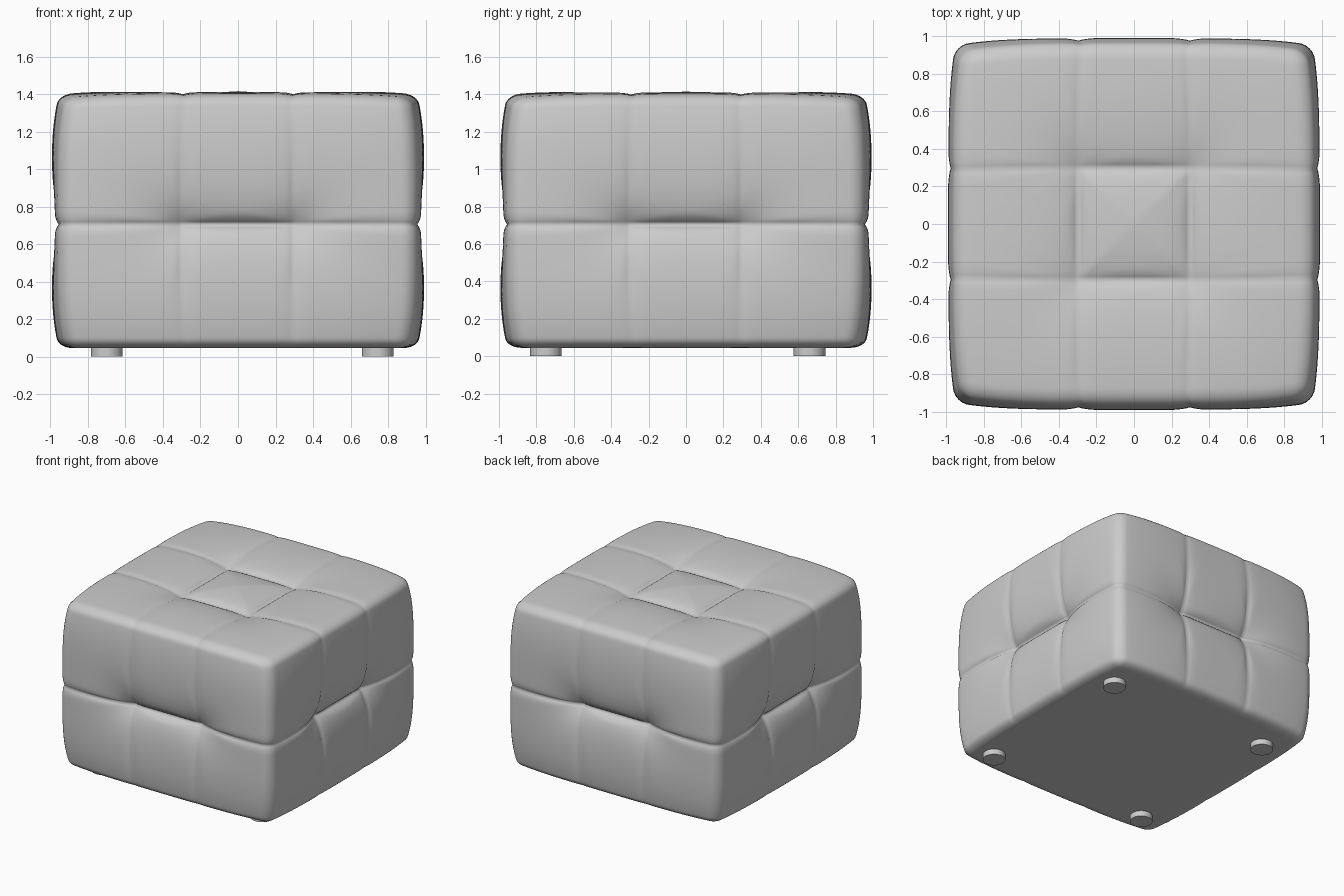
import bpy, bmesh
from math import hypot, exp
from mathutils import Vector

if "Cube" in bpy.data.objects:
    bpy.data.objects.remove(bpy.data.objects["Cube"])

N = 96            # grid steps per face, so seams fall on vertices
T = 0.3125        # tuft position
R = 0.075         # corner rounding


def clamp(a, lo, hi):
    return max(lo, min(hi, a))


def seam(d, w, depth):
    return depth * exp(-d / w)


def pull(d, t):
    """Deep pull of a button segment; t in -1..1 between its two buttons."""
    return (0.095 - 0.025 * (1 - t * t)) * exp(-d / 0.19)


def segment(u, v):
    c = clamp(u, -T, T)
    return pull(hypot(u - c, v), c / T)


def side_dent(u, v):
    dents = segment(u, v)
    near = exp(-abs(v) / 0.35)
    du = abs(abs(u) - T)
    dents = max(dents, 0.075 * exp(-abs(v) / 0.28) * exp(-du / 0.11))
    far = max(0, abs(u) - T)
    dents = max(dents, 0.09 * exp(-far / 0.25) * exp(-abs(v) / 0.12))
    return dents + max(seam(abs(v), 0.035, 0.014), seam(du, 0.03, 0.006 + 0.008 * near))


def top_dent(u, v):
    du, dv = abs(abs(u) - T), abs(abs(v) - T)
    dents = max(segment(u, v - T), segment(u, v + T), segment(v, u - T), segment(v, u + T))
    fu, fv = max(0, abs(u) - T), max(0, abs(v) - T)
    dents = max(dents, 0.085 * exp(-fu / 0.25) * exp(-dv / 0.11),
                0.085 * exp(-fv / 0.25) * exp(-du / 0.11))
    return dents + max(seam(du, 0.03, 0.01), seam(dv, 0.03, 0.01))


def shape(p):
    x, y, z = p
    q = Vector([clamp(c, R - 1, 1 - R) for c in p])
    n = (p - q).normalized()
    # pillow dents, blended by how much each face owns the point
    dent = n.x ** 2 * side_dent(y, z) + n.y ** 2 * side_dent(x, z)
    if n.z > 0:
        dent += n.z ** 2 * top_dent(x, y)
    s = q + n * R
    k = 0.045
    fx, fy, fz = (1 - k * c ** 4 for c in s)
    out = Vector((s.x * fy * fz, s.y * fx * fz, s.z))
    if s.z > 0:
        out.z = s.z * (1 - (1 - fx) * 0.8) * (1 - (1 - fy) * 0.8)
    out -= n * dent
    out.z = 0.705 + out.z * (0.72 if out.z > 0 else 0.66)
    return out


# Tufted cushion: a gridded cube shaped into an upholstered block
bm = bmesh.new()
for axis in range(3):
    for sign in (-1, 1):
        rows = []
        for i in range(N + 1):
            row = []
            for j in range(N + 1):
                p = Vector((0, 0, 0))
                p[axis] = sign
                p[(axis + 1) % 3] = 2 * i / N - 1
                p[(axis + 2) % 3] = 2 * j / N - 1
                row.append(bm.verts.new(shape(p)))
            rows.append(row)
        for i in range(N):
            for j in range(N):
                f = [rows[i][j], rows[i + 1][j], rows[i + 1][j + 1], rows[i][j + 1]]
                bm.faces.new(f if sign > 0 else f[::-1])
bmesh.ops.remove_doubles(bm, verts=bm.verts, dist=1e-5)
mesh = bpy.data.meshes.new("tufted_cushion")
bm.to_mesh(mesh)
bm.free()
mesh.shade_smooth()
bpy.context.collection.objects.link(bpy.data.objects.new("tufted_cushion", mesh))

# Four short round feet
for x in (-0.70, 0.745):
    for y in (-0.75, 0.66):
        bpy.ops.mesh.primitive_cylinder_add(vertices=32, radius=0.085, depth=0.06, location=(x, y, 0.03))
        bpy.context.object.name = "foot"
        bpy.ops.object.shade_smooth_by_angle()
